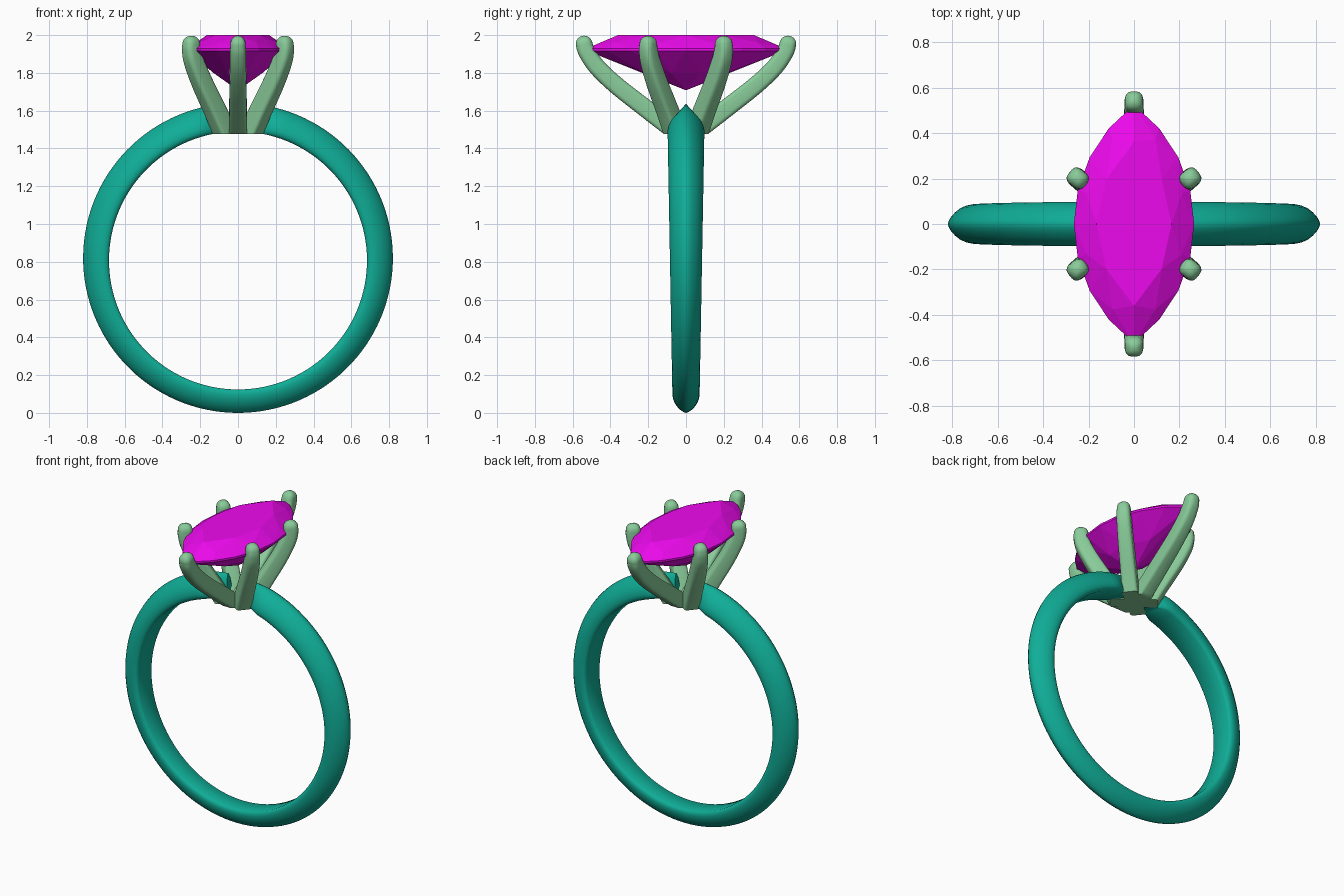
import bpy, bmesh, math
from mathutils import Vector

if "Cube" in bpy.data.objects:
    bpy.data.objects.remove(bpy.data.objects["Cube"])


def material(name, rgb):
    m = bpy.data.materials.new(name)
    m.diffuse_color = (*rgb, 1)
    m.use_nodes = True
    m.node_tree.nodes["Principled BSDF"].inputs["Base Color"].default_value = m.diffuse_color
    return m


TEAL = material("teal_metal", (0.005, 0.42, 0.31))
GREEN = material("green_metal", (0.25, 0.6, 0.32))
MAGENTA = material("magenta_gem", (0.85, 0.003, 0.85))


def finish(bm, name, mat, smooth=None):
    bmesh.ops.recalc_face_normals(bm, faces=bm.faces)
    me = bpy.data.meshes.new(name)
    bm.to_mesh(me)
    bm.free()
    me.materials.append(mat)
    ob = bpy.data.objects.new(name, me)
    bpy.context.collection.objects.link(ob)
    if smooth:
        bpy.ops.object.select_all(action='DESELECT')
        ob.select_set(True)
        bpy.context.view_layer.objects.active = ob
        bpy.ops.object.shade_smooth_by_angle(angle=math.radians(smooth))
    return ob


def loft(bm, rings):
    loops = [[bm.verts.new(p) for p in r] for r in rings]
    n = len(loops[0])
    for a, b in zip(loops, loops[1:]):
        for i in range(n):
            j = (i + 1) % n
            bm.faces.new((a[i], a[j], b[j], b[i]))
    bm.faces.new(loops[0])
    bm.faces.new(loops[-1])


# Band: domed section swept round the finger hole, pinched towards the setting
half = [(0, .80), (.05, .91), (.13, .98), (.25, 1), (.42, .94), (.6, .81),
        (.76, .61), (.88, .40), (.96, .2)]
section = half + [(1, 0)] + [(u, -v) for u, v in reversed(half)]
rings = []
N = 120
for k in range(N + 1):
    a = math.radians(-175 + 350 * k / N)
    s, c = math.sin(a), math.cos(a)
    inner = Vector((0.683 * s, 0, 0.807 - 0.683 * c))
    outer = Vector((0.82 * s, 0, 0.82 - 0.82 * c))
    width = 0.072 + 0.026 * (1 - c) / 2
    pinch = (abs(math.degrees(a)) - 164) / 11
    if pinch > 0:
        width *= 1 - 0.72 * pinch
    rings.append([inner.lerp(outer, u) + Vector((0, v * width, 0)) for u, v in section])
bm = bmesh.new()
loft(bm, rings)
finish(bm, "band", TEAL, 40)


# Prong: rounded bar along a (radius, height) path, domed tip, flat foot
def rounded_rect(w, d, r):
    pts = []
    for q, (sx, sy) in enumerate([(1, 1), (-1, 1), (-1, -1), (1, -1)]):
        for t in range(4):
            a = math.radians(90 * q + 30 * t)
            pts.append((sx * (w - r) + r * math.cos(a), sy * (d - r) + r * math.sin(a)))
    return pts


def smooth_path(path, steps=6):
    P = [Vector(p) for p in path]
    P = [2 * P[0] - P[1]] + P + [2 * P[-1] - P[-2]]
    out = []
    for i in range(1, len(P) - 2):
        a, b, c, d = P[i - 1:i + 3]
        for k in range(steps):
            t = k / steps
            out.append(0.5 * (2 * b + (c - a) * t + (2 * a - 5 * b + 4 * c - d) * t * t
                              + (3 * b - a - 3 * c + d) * t ** 3))
    return out + [P[-2]]


def prong(name, path, angle, d0, d1):
    radial = Vector((math.cos(angle), math.sin(angle), 0))
    side = Vector((-math.sin(angle), math.cos(angle), 0))
    pts = smooth_path(path)
    n = len(pts)
    stations = []
    for i, p in enumerate(pts):
        tan = (pts[min(i + 1, n - 1)] - pts[max(i - 1, 0)]).normalized()
        f = i / (n - 1)
        w, d = 0.05 + (0.04 - 0.05) * f, d0 + (d1 - d0) * f
        stations.append((p, tan, w, d, 0.014 + 0.016 * f))
    p, tan, w, d, r = stations[-1]
    for a in (20, 40, 60, 78):
        k = math.cos(math.radians(a))
        stations.append((p + tan * 0.042 * math.sin(math.radians(a)), tan, w * k, d * k, r * k))
    rings = []
    for p, tan, w, d, r in stations:
        base = radial * p.x + Vector((0, 0, p.y))
        nor = radial * tan.y - Vector((0, 0, tan.x))
        rings.append([base + side * x + nor * y for x, y in rounded_rect(w, d, r)])
    bm = bmesh.new()
    loft(bm, rings)
    cut = bmesh.ops.bisect_plane(bm, geom=bm.verts[:] + bm.edges[:] + bm.faces[:],
                                 plane_co=(0, 0, 1.477), plane_no=(0, 0, -1), clear_outer=True)
    edges = [e for e in cut['geom_cut'] if isinstance(e, bmesh.types.BMEdge)]
    bmesh.ops.holes_fill(bm, edges=edges)
    finish(bm, name, GREEN, 40)


end_path = [(-.04, 1.42), (.08, 1.51), (.22, 1.617), (.37, 1.735), (.47, 1.83),
            (.525, 1.91), (.54, 1.955)]
side_path = [(.03, 1.40), (.085, 1.48), (.155, 1.6), (.245, 1.75), (.3, 1.86),
             (.317, 1.92), (.318, 1.955)]
for label, s in (("front", -1), ("back", 1)):
    prong(label + "_end_prong", end_path, s * math.pi / 2, 0.05, 0.044)
    for side_name, sx in (("right", 1), ("left", -1)):
        prong(f"{label}_{side_name}_prong", side_path,
              math.atan2(s * 0.2, sx * 0.247), 0.054, 0.044)


# Marquise gem: convex hull of table, girdle, pavilion and culet points
def marquise(L, W, n, z, shift=0.0):
    R = (L * L + W * W) / (2 * W)
    top = math.asin(L / R)
    pts = []
    for s in (1, -1):
        for k in range(n):
            t = top * (-1 + 2 * (k + shift) / n)
            pts.append((s * (R * math.cos(t) - (R - W)), s * R * math.sin(t), z))
    return pts


bm = bmesh.new()
points = (marquise(.36, .165, 4, 2.0) + marquise(.47, .225, 4, 1.962, .5)
          + marquise(.525, .265, 8, 1.93) + marquise(.525, .265, 8, 1.917)
          + marquise(.27, .14, 4, 1.80, .5) + [(0, 0, 1.708)])
for p in points:
    bm.verts.new(p)
hull = bmesh.ops.convex_hull(bm, input=bm.verts[:])
bmesh.ops.delete(bm, geom=[v for v in bm.verts if not v.link_faces], context='VERTS')
bmesh.ops.dissolve_limit(bm, angle_limit=math.radians(1), verts=bm.verts[:], edges=bm.edges[:])
finish(bm, "marquise_gem", MAGENTA)
